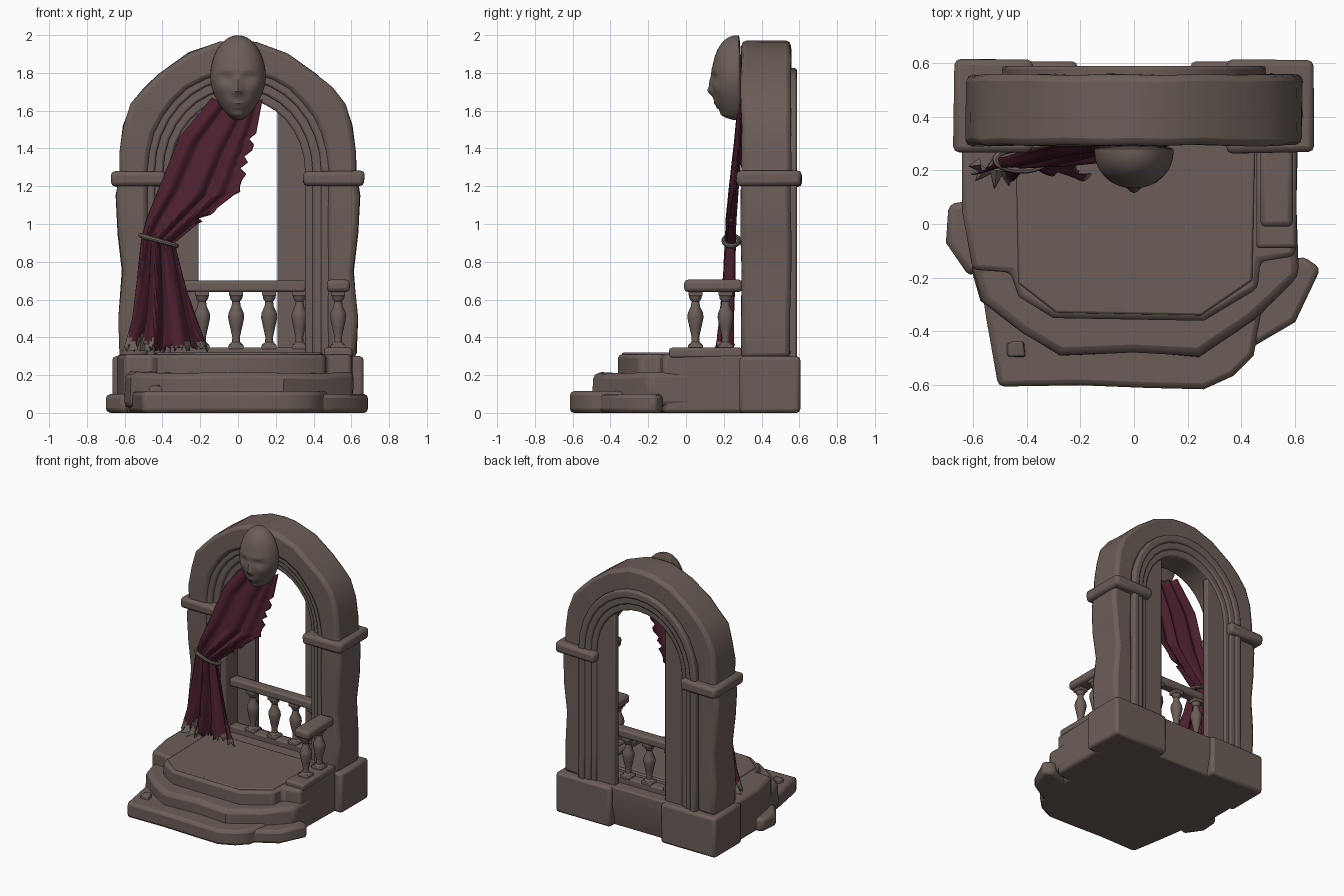
import bpy, bmesh, math, random
from mathutils import Vector

if "Cube" in bpy.data.objects:
    bpy.data.objects.remove(bpy.data.objects["Cube"])

random.seed(4)


def material(name, rgb):
    m = bpy.data.materials.new(name)
    m.diffuse_color = (*rgb, 1)
    m.use_nodes = True
    m.node_tree.nodes["Principled BSDF"].inputs["Base Color"].default_value = m.diffuse_color
    return m


STONE = material("warm_stone", (0.148, 0.111, 0.097))
CLOTH = material("wine_cloth", (0.075, 0.0145, 0.028))
TRIM = material("faded_trim", (0.165, 0.135, 0.108))


def build(name, verts, faces, mat=STONE, bevel=0.0, jitter=0.0):
    me = bpy.data.meshes.new(name)
    r = lambda: random.uniform(-jitter, jitter)
    me.from_pydata([(x + r(), y + r(), z + r()) for x, y, z in verts], [], faces)
    bm = bmesh.new()
    bm.from_mesh(me)
    bmesh.ops.recalc_face_normals(bm, faces=bm.faces)
    bm.to_mesh(me)
    bm.free()
    me.materials.append(mat)
    ob = bpy.data.objects.new(name, me)
    bpy.context.collection.objects.link(ob)
    if bevel:
        b = ob.modifiers.new("worn_edges", 'BEVEL')
        b.width, b.segments = bevel, 2
        b.limit_method, b.angle_limit = 'ANGLE', math.radians(40)
    return ob


def loft(name, loops, **kw):
    """Closed loops of equal length, joined and capped."""
    n = len(loops[0])
    faces = [[k * n + i, k * n + (i + 1) % n, (k + 1) * n + (i + 1) % n, (k + 1) * n + i]
             for k in range(len(loops) - 1) for i in range(n)]
    faces += [list(range(n)), list(range((len(loops) - 1) * n, len(loops) * n))]
    return build(name, [p for l in loops for p in l], faces, **kw)


def slab(name, outline, z0, z1, bevel=0.02, jitter=0.0):
    ob = loft(name, [[(x, y, z) for x, y in outline] for z in (z0, z1)], bevel=bevel, jitter=jitter)
    if z0 == 0:
        for v in ob.data.vertices[:len(outline)]:
            v.co.z = 0
    return ob


def box(name, x0, x1, y0, y1, z0, z1, bevel=0.015, jitter=0.0):
    return slab(name, [(x0, y0), (x1, y0), (x1, y1), (x0, y1)], z0, z1, bevel, jitter)


# Stepped base, bottom layer first
slab("lower_step", [(-.58, -.15), (-.55, -.35), (-.505, -.605), (-.2, -.6), (.05, -.61), (.26, -.615),
                    (.37, -.565), (.445, -.49), (.5, -.2), (.5, .2), (-.5, .2)], 0, .115, bevel=.022)
slab("right_step_stone", [(.42, -.47), (.6, -.365), (.695, -.165), (.63, -.12), (.4, -.2)], 0, .1, bevel=.022)
slab("left_step_stone", [(-.69, .075), (-.7, -.07), (-.61, -.2), (-.5, -.1), (-.5, .1)], 0, .1, bevel=.025)
slab("middle_step", [(-.62, .1), (-.6, -.18), (-.57, -.29), (-.41, -.41), (-.28, -.49), (0, -.48), (.24, -.495),
                     (.45, -.36), (.61, -.19), (.6, .1)], .03, .215, bevel=.03, jitter=.006)
slab("platform", [(-.64, .32), (-.64, .05), (-.6, -.17), (-.46, -.18), (-.43, -.27), (-.3, -.35), (.26, -.36),
                  (.46, -.24), (.47, -.14), (.6, -.12), (.61, .32)], 0, .31, bevel=.02)
slab("floor_panel", [(-.44, .3), (-.43, -.22), (-.29, -.33), (.25, -.34), (.44, -.21), (.45, .3)],
     .29, .319, bevel=.008)
box("balustrade_footing", .455, .605, -.09, .3, .29, .345)
box("pebble", -.47, -.41, -.495, -.44, .1, .145, .008, .008)

# Arch paths run from one foot over the top to the other
FEET = [.29, .5, .75, .95, 1.15]


def mirrored(half):
    return half + [(-x, z) for x, z in half[-2::-1]]


def arch_path(width, top):
    arc = [(width * math.cos(i * math.pi / 16), 1.28 + (top - 1.28) * math.sin(i * math.pi / 16))
           for i in range(9)]
    return mirrored([(width, z) for z in FEET] + arc)


OUTER = mirrored(list(zip([.625, .635, .612, .635, .645], FEET)) +
                 [(.625, 1.28), (.627, 1.38), (.605, 1.52), (.565, 1.64), (.5, 1.72),
                  (.42, 1.79), (.26, 1.905), (.1, 1.96), (0, 1.975)])


def arch(name, outside, inside, y0, y1, bevel, jitter=0.0):
    loops = [[(a[0], y0, a[1]), (b[0], y0, b[1]), (b[0], y1, b[1]), (a[0], y1, a[1])]
             for a, b in zip(outside, inside)]
    return loft(name, loops, bevel=bevel, jitter=jitter)


arch("main_arch", OUTER, arch_path(.475, 1.80), .292, .555, .026, .005)
arch("outer_moulding", arch_path(.49, 1.825), arch_path(.44, 1.765), .312, .588, .012)
arch("middle_moulding", arch_path(.45, 1.775), arch_path(.395, 1.715), .335, .575, .012)
arch("inner_moulding", arch_path(.405, 1.725), arch_path(.355, 1.665), .358, .562, .012)

# Back sill, undercut at the rear, and the paired stone blocks
loft("back_sill", [[(x, y, z) for y, z in ((.25, 0), (.54, 0), (.578, .16), (.575, .3), (.25, .3))]
                   for x in (-.3, .3)], bevel=.01)
for s, side in ((-1, "left"), (1, "right")):
    X = lambda a, b: sorted((s * a, s * b))
    box(side + "_plinth", *X(.21, .665), .283, .605, 0, .3, .02)
    box(side + "_capital", *X(.345 if s > 0 else .375, .67), .265, .612, 1.2, 1.28, .022, .005)
    # Thin jamb panels near the back of the opening
    jamb = [(s * x, z) for x, z in ((.208, .29), (.38, .29), (.38, 1.4), (.33, 1.47), (.208, 1.61))]
    loft(side + "_jamb", [[(x, y, z) for x, z in jamb] for y in (.5, .55)], bevel=.008)

# Balustrades
RAIL_Y = .45
box("back_rail", -.36, .36, RAIL_Y - .04, RAIL_Y + .04, .64, .7, .014)
box("back_rail_foot", -.36, .36, RAIL_Y - .04, RAIL_Y + .04, .29, .345, .01)
box("side_rail", .47, .592, -.01, .3, .64, .705, .02)


def baluster(name, x, y):
    profile = [(.036, .34), (.036, .362), (.022, .375), (.02, .4), (.031, .45), (.043, .505), (.04, .53),
               (.024, .565), (.021, .59), (.032, .605), (.034, .62), (.034, .645)]
    loft(name, [[(x + r * math.cos(a * math.pi / 6), y + r * math.sin(a * math.pi / 6), z)
                 for a in range(12)] for r, z in profile])
    box(name + "_foot", x - .04, x + .04, y - .04, y + .04, .335, .362, .006)
    box(name + "_cap", x - .037, x + .037, y - .037, y + .037, .618, .645, .006)


for i, (x, y) in enumerate([(-.19, RAIL_Y), (-.01, RAIL_Y), (.165, RAIL_Y), (.325, RAIL_Y),
                            (.53, .05), (.53, .21)]):
    baluster("baluster_%d" % (i + 1), x, y)

# Curtain: pleated sheet spanning a left and a right edge, pinched at the tie
LEFT = [(-.14, 1.67), (-.31, 1.46), (-.41, 1.2), (-.48, 1.02), (-.505, .92), (-.53, .7), (-.56, .5), (-.605, .34)]
RIGHT = [(.13, 1.66), (.085, 1.42), (0, 1.17), (-.18, 1.03), (-.335, .9), (-.285, .7), (-.225, .5), (-.165, .335)]
DEPTH = [.295, .28, .255, .24, .238, .232, .222, .21]
FOLD = [.012, .016, .02, .024, .024, .028, .034, .042]


def along(values, t):
    k = min(int(t), len(values) - 2)
    a, b = values[k], values[k + 1]
    f = t - k
    return a + (b - a) * f if isinstance(a, float) else Vector(a).lerp(Vector(b), f)


ROWS, COLS = 56, 60
ragged = [random.uniform(-.015, .03) for _ in range(COLS + 1)]
verts, faces = [], []
for j in range(ROWS + 1):
    t = 7 * j / ROWS
    l, r = along(LEFT, t), along(RIGHT, t)
    torn = random.choice((0, 0, -.03, .012)) if .8 < t < 3.3 else 0
    for i in range(COLS + 1):
        u = i / COLS
        p = l.lerp(r, u)
        wave = math.cos(2 * math.pi * (3.2 * u + .06 * t)) + .4 * math.sin(31 * u + t)
        sag = -.05 * math.sin(math.pi * u) * (1 - t / 4) if t < 4 else 0
        z = p.y + sag + (ragged[i] if j == ROWS else 0)
        verts.append((p.x + torn * u ** 6, along(DEPTH, t) + along(FOLD, t) * wave * .8, z))
        if i and j:
            n = COLS + 1
            faces.append(((j - 1) * n + i - 1, (j - 1) * n + i, j * n + i, j * n + i - 1))
curtain = build("curtain", verts, faces, CLOTH)
curtain.data.materials.append(TRIM)
for f in curtain.data.polygons:
    c = f.center
    hem = .355 + .06 * abs(math.sin(c.x * 40)) if c.x < -.45 else .335 + .04 * abs(math.sin(c.x * 40))
    if c.z < hem and not -.45 < c.x < -.33:
        f.material_index = 1
solid = curtain.modifiers.new("cloth_thickness", 'SOLIDIFY')
solid.thickness = .008

# Frayed hem tips spreading on the floor
for k, (x, y, dx, dy) in enumerate([(-.57, .22, -.045, -.005), (-.55, .205, -.04, -.045), (-.51, .2, -.01, -.07),
                                    (-.475, .2, .01, -.06)]):
    w = Vector((-dy, dx)).normalized() * .028
    build("hem_tip_%d" % (k + 1), [(x + w.x, y + w.y, .335), (x - w.x, y - w.y, .335),
                                   (x + dx, y + dy, .325), (x, y, .4)],
          [(0, 1, 2), (0, 1, 3), (1, 2, 3), (2, 0, 3)], TRIM)

# Rope tie around the curtain, tilted
loops = []
for a in range(25):
    t = a * math.tau / 24
    c = Vector((-.42 + .095 * math.cos(t), .24 + .04 * math.sin(t), .912 - .028 * math.cos(t)))
    out = Vector((math.cos(t), math.sin(t), 0))
    loops.append([c + out * .013 * math.cos(k * math.pi / 4) + Vector((0, 0, .013 * math.sin(k * math.pi / 4)))
                  for k in range(8)])
loft("curtain_tie", loops, mat=TRIM)

# Keystone mask: flattened egg with soft bumps and hollows (x, z, width, height, amount)
BUMPS = [(0, 1.703, .022, .024, .026), (0, 1.75, .02, .035, .014), (0, 1.638, .032, .009, .01),
         (0, 1.617, .028, .009, .01), (0, 1.575, .04, .02, .016), (0, 1.65, .06, .025, .006)]
for s in (-1, 1):
    BUMPS += [(s * .057, 1.775, .034, .018, -.016), (s * .055, 1.773, .022, .009, .006),
              (s * .05, 1.815, .045, .016, .006), (s * .085, 1.715, .035, .035, .008),
              (s * .022, 1.698, .01, .01, .006)]
bm = bmesh.new()
bmesh.ops.create_uvsphere(bm, u_segments=64, v_segments=48, radius=1)
for v in bm.verts:
    x, y, z = v.co
    width = .147 * (1 - .27 * max(0, -z) ** 1.5)
    px, pz = x * width, 1.774 + .225 * z
    if y < 0:
        push = sum(a * math.exp(-((px - cx) / w) ** 2 - ((pz - cz) / h) ** 2) for cx, cz, w, h, a in BUMPS)
        front = (-y) ** .85
        py = .278 - .142 * front - push * min(1, front * 2)
    else:
        py = .278 + .014 * y
    v.co = (px, py, pz)
me = bpy.data.meshes.new("mask")
bm.to_mesh(me)
bm.free()
me.materials.append(STONE)
bpy.context.collection.objects.link(bpy.data.objects.new("mask", me))

# Smooth shading with sharp edges kept
for ob in bpy.context.scene.objects:
    ob.select_set(True)
    bpy.context.view_layer.objects.active = ob
bpy.ops.object.shade_smooth_by_angle(angle=math.radians(35))
